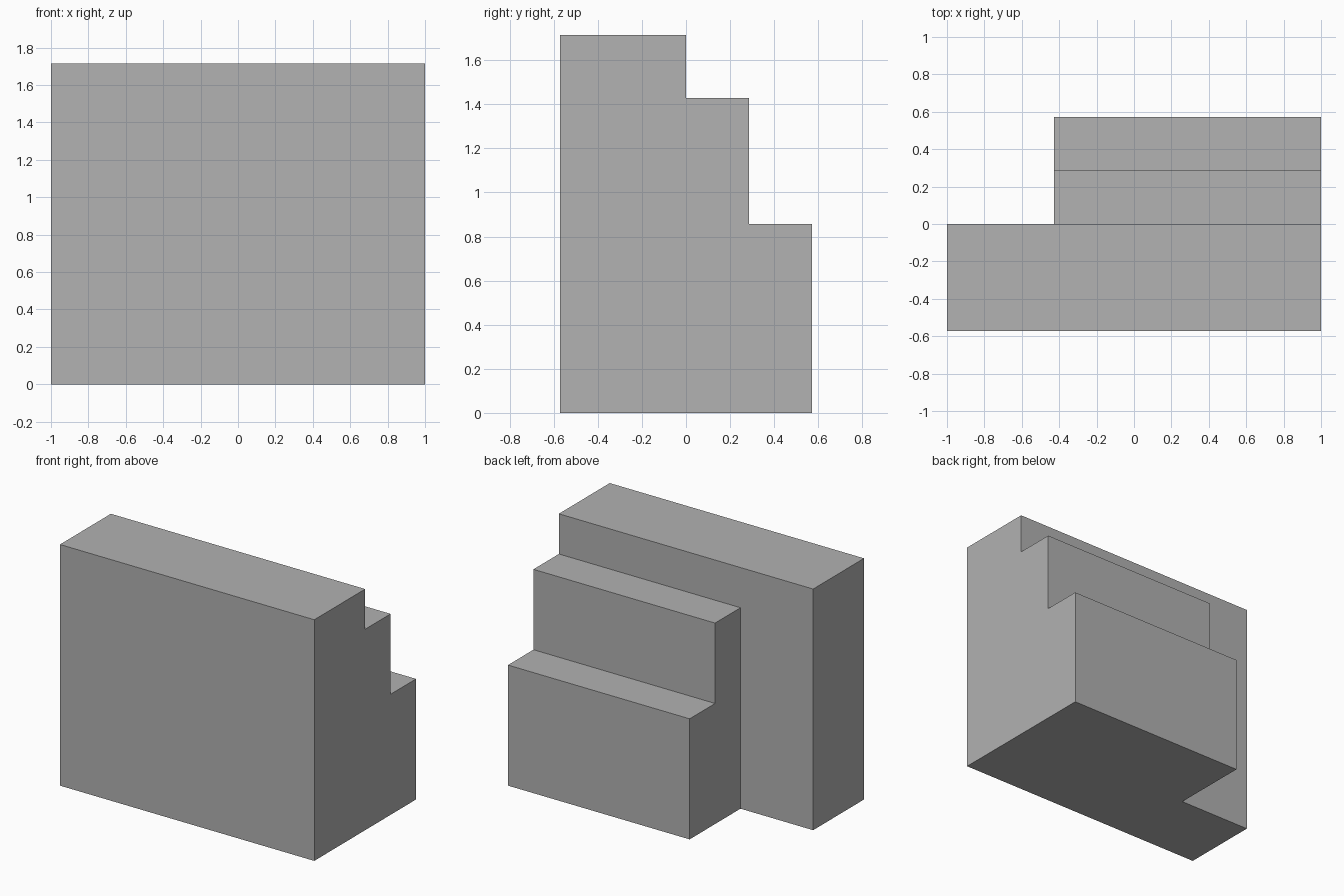
import bpy
import bmesh

cube = bpy.data.objects.get("Cube")
if cube:
    bpy.data.objects.remove(cube, do_unlink=True)

U = 1 / 7  # grid module

grey = bpy.data.materials.new("plain grey")
grey.use_nodes = True
colour = (0.445, 0.445, 0.445, 1)
grey.diffuse_color = colour
grey.node_tree.nodes["Principled BSDF"].inputs["Base Color"].default_value = colour


def prism(name, profile, x0, x1):
    """Extrude a (y, z) profile along x, in grid modules."""
    bm = bmesh.new()
    face = bm.faces.new([bm.verts.new((x0 * U, y * U, z * U)) for y, z in profile])
    grown = bmesh.ops.extrude_face_region(bm, geom=[face])["geom"]
    verts = [g for g in grown if isinstance(g, bmesh.types.BMVert)]
    bmesh.ops.translate(bm, verts=verts, vec=((x1 - x0) * U, 0, 0))
    bmesh.ops.recalc_face_normals(bm, faces=bm.faces)
    mesh = bpy.data.meshes.new(name)
    bm.to_mesh(mesh)
    bm.free()
    mesh.materials.append(grey)
    obj = bpy.data.objects.new(name, mesh)
    bpy.context.collection.objects.link(obj)
    return obj


# Tall wall with two lower steps behind it
block = prism("stepped_block", [(-4, 0), (4, 0), (4, 6), (2, 6), (2, 10),
                                (0, 10), (0, 12), (-4, 12)], -7, 7)

# Notch that shortens the steps at one end
notch = prism("notch_cutter", [(0, -1), (5, -1), (5, 13), (0, 13)], -8, -3)
cut = block.modifiers.new("notch", 'BOOLEAN')
cut.operation = 'DIFFERENCE'
cut.solver = 'EXACT'
cut.object = notch
bpy.context.view_layer.objects.active = block
bpy.ops.object.modifier_apply(modifier=cut.name)
bpy.data.objects.remove(notch, do_unlink=True)

# Merge flat neighbouring faces
bm = bmesh.new()
bm.from_mesh(block.data)
bmesh.ops.remove_doubles(bm, verts=bm.verts, dist=0.0001)
bmesh.ops.dissolve_limit(bm, angle_limit=0.01, verts=bm.verts, edges=bm.edges)
bm.to_mesh(block.data)
bm.free()
